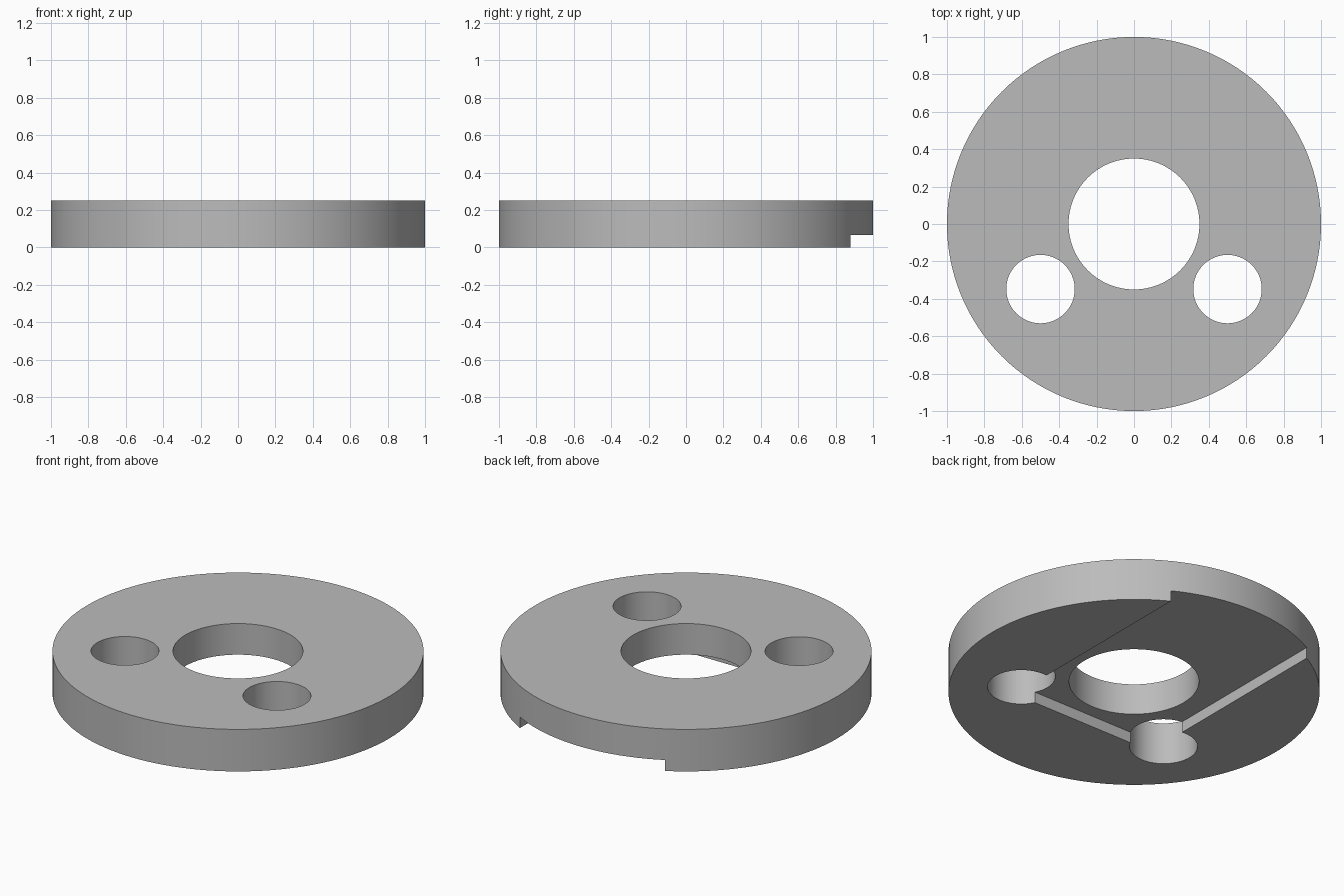
import bpy
import math

if "Cube" in bpy.data.objects:
    bpy.data.objects.remove(bpy.data.objects["Cube"])

HEIGHT = 0.25
SLOT_DEPTH = 0.065

steel = bpy.data.materials.new("plain grey")
steel.use_nodes = True
GREY = (0.5, 0.5, 0.5, 1)
steel.diffuse_color = GREY
steel.node_tree.nodes["Principled BSDF"].inputs["Base Color"].default_value = GREY


def cylinder(name, radius, x, y, z, depth, sides):
    bpy.ops.mesh.primitive_cylinder_add(vertices=sides, radius=radius, depth=depth,
                                        location=(x, y, z))
    obj = bpy.context.object
    obj.name = name
    obj.data.materials.append(steel)
    return obj


def cut(target, cutter):
    mod = target.modifiers.new(cutter.name, "BOOLEAN")
    mod.operation = "DIFFERENCE"
    mod.solver = "EXACT"
    mod.object = cutter
    bpy.context.view_layer.objects.active = target
    bpy.ops.object.modifier_apply(modifier=mod.name)
    bpy.data.objects.remove(cutter)


# Round plate
plate = cylinder("round_plate", 1, 0, 0, HEIGHT / 2, HEIGHT, 128)

# Central bore and the two side holes
cut(plate, cylinder("centre_bore", 0.35, 0, 0, HEIGHT / 2, 1, 96))
for side in (-1, 1):
    cut(plate, cylinder("side_hole", 0.183, side * 0.5, -0.348, HEIGHT / 2, 1, 64))

# Shallow slot in the underside, open at the back rim
front, back, half_width = -0.43, 1.2, 0.477
bpy.ops.mesh.primitive_cube_add(size=1, location=(0, (front + back) / 2, 0))
slot = bpy.context.object
slot.name = "underside_slot"
slot.scale = (2 * half_width, back - front, 2 * SLOT_DEPTH)
slot.data.materials.append(steel)
cut(plate, slot)

# Smooth round walls, crisp edges
bpy.ops.object.select_all(action="DESELECT")
plate.select_set(True)
bpy.context.view_layer.objects.active = plate
bpy.ops.object.shade_smooth_by_angle(angle=math.radians(30))
